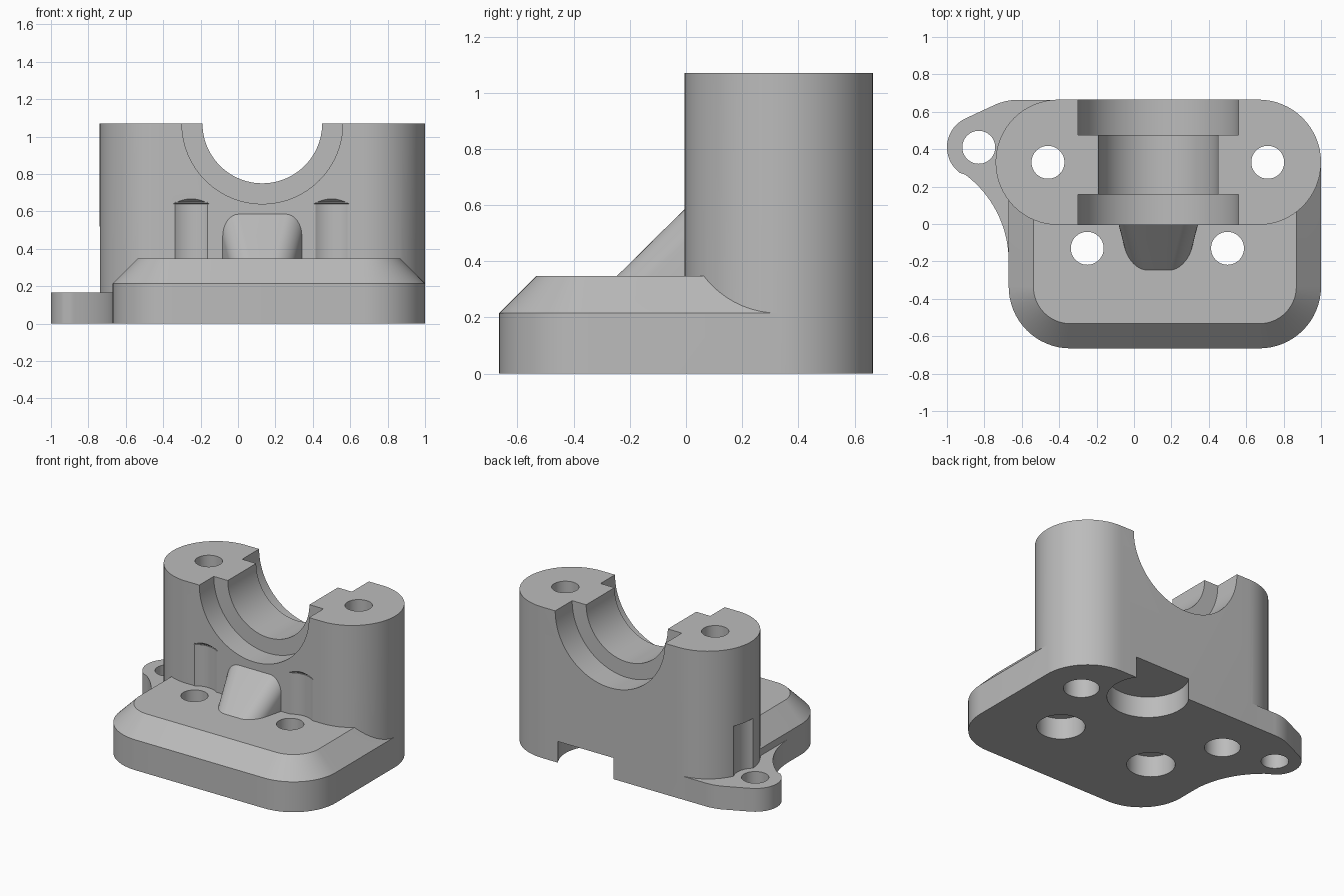
import bpy, bmesh, math
from mathutils import Matrix

cube = bpy.data.objects.get("Cube")
if cube:
    bpy.data.objects.remove(cube)

metal = bpy.data.materials.new("plain grey metal")
metal.use_nodes = True
grey = (0.5, 0.5, 0.5, 1)
metal.diffuse_color = grey
metal.node_tree.nodes["Principled BSDF"].inputs["Base Color"].default_value = grey


def arc(cx, cy, r, a0, a1, n=16):
    """Points on an arc, angles in degrees."""
    angles = [math.radians(a0 + (a1 - a0) * i / n) for i in range(n + 1)]
    return [(cx + r * math.cos(a), cy + r * math.sin(a)) for a in angles]


def finish(name, bm):
    bmesh.ops.recalc_face_normals(bm, faces=bm.faces)
    mesh = bpy.data.meshes.new(name)
    bm.to_mesh(mesh)
    bm.free()
    obj = bpy.data.objects.new(name, mesh)
    obj.data.materials.append(metal)
    bpy.context.collection.objects.link(obj)
    return obj


def loft(name, layers):
    """Solid through stacked outlines, given as (outline, z)."""
    bm = bmesh.new()
    rings = [[bm.verts.new((x, y, z)) for x, y in pts] for pts, z in layers]
    n = len(rings[0])
    for low, high in zip(rings, rings[1:]):
        for i in range(n):
            j = (i + 1) % n
            bm.faces.new((low[i], low[j], high[j], high[i]))
    bm.faces.new(rings[0][::-1])
    bm.faces.new(rings[-1])
    return finish(name, bm)


def rod(name, x, y, z0, z1, r, r_top=None):
    bm = bmesh.new()
    bmesh.ops.create_cone(bm, cap_ends=True, segments=64, radius1=r,
                          radius2=r if r_top is None else r_top, depth=z1 - z0,
                          matrix=Matrix.Translation((x, y, (z0 + z1) / 2)))
    return finish(name, bm)


def combine(body, other, operation):
    mod = body.modifiers.new("combine", "BOOLEAN")
    mod.operation = operation
    mod.solver = "EXACT"
    mod.object = other
    bpy.context.view_layer.objects.active = body
    bpy.ops.object.modifier_apply(modifier=mod.name)
    bpy.data.objects.remove(other)


# Upright saddle block with rounded ends
MID, R, TOP = 0.33, 0.335, 1.07
body = loft("bearing_block", [
    (arc(0.665, MID, R, -90, 90, 32) + arc(-0.405, MID, R, 90, 270, 32), z)
    for z in (0, TOP)])


# Front foot with a chamfered upper edge
def foot_outline(inset):
    r = 0.33 - inset
    return (arc(-0.34, -0.335, r, 180, 270) + arc(0.67, -0.335, r, 270, 360)
            + [(1 - inset, MID), (-0.67 + inset, MID)])


foot = loft("foot", [(foot_outline(0), 0), (foot_outline(0), 0.215),
                     (foot_outline(0.132), 0.347)])
combine(body, foot, "UNION")

# Side ear with a concave sweep into the foot
ear_outline = ([(-0.4, 0.664), (-0.62, 0.664)] + arc(-0.62, 0.364, 0.3, 92, 114, 5)
               + arc(-0.83, 0.41, 0.17, 114, 233, 20)
               + arc(-1.25, -0.2, 0.58, 53, 0, 16) + [(-0.4, -0.2)])
ear = loft("ear", [(ear_outline, 0), (ear_outline, 0.165)])
combine(body, ear, "UNION")

# Sloping front rib, tapered and rounded along its slope
bm = bmesh.new()
sides = []
for s in (-1, 1):
    sides.append([bm.verts.new((0.13 + s * (0.213 + 0.26 * y), y, z))
                  for y, z in ((0.03, 0.2), (-0.395, 0.2), (0.03, 0.62))])
left, right = sides
bm.faces.new(left)
bm.faces.new(right[::-1])
for i in range(3):
    j = (i + 1) % 3
    bm.faces.new((left[i], left[j], right[j], right[i]))
bm.edges.ensure_lookup_table()
slope = [bm.edges.get((side[1], side[2])) for side in sides]
bmesh.ops.bevel(bm, geom=slope, offset=0.085, segments=8, profile=0.5,
                affect="EDGES", clamp_overlap=True)
combine(body, finish("rib", bm), "UNION")

# Stepped half bore across the top
for y0, y1, r in ((-0.2, 0.9, 0.32), (-0.2, 0.157, 0.43), (0.475, 0.9, 0.43)):
    bm = bmesh.new()
    place = Matrix.Translation((0.13, (y0 + y1) / 2, TOP)) @ Matrix.Rotation(math.pi / 2, 4, "X")
    bmesh.ops.create_cone(bm, cap_ends=True, segments=96, radius1=r, radius2=r,
                          depth=y1 - y0, matrix=place)
    combine(body, finish("bore_cutter", bm), "DIFFERENCE")

# Bolt holes, widened from below
for x in (-0.46, 0.715):
    combine(body, rod("hole_cutter", x, MID, -0.1, 1.2, 0.088), "DIFFERENCE")
    combine(body, rod("hole_cutter", x, MID, -0.1, 0.2, 0.115), "DIFFERENCE")
for x in (-0.25, 0.5):
    combine(body, rod("hole_cutter", x, -0.13, -0.1, 0.45, 0.088), "DIFFERENCE")
    combine(body, rod("hole_cutter", x, -0.13, -0.1, 0.15, 0.155), "DIFFERENCE")
    # Tool clearance cut into the front wall, with a conical end
    clearance = rod("clearance_cutter", x, -0.13, 0.347, 0.65, 0.152)
    combine(body, clearance, "DIFFERENCE")
    combine(body, rod("clearance_cutter", x, -0.13, 0.64, 0.72, 0.158, 0.06), "DIFFERENCE")
combine(body, rod("hole_cutter", -0.83, 0.41, -0.1, 0.3, 0.088), "DIFFERENCE")
combine(body, rod("clearance_cutter", -0.83, 0.41, 0.165, 0.52, 0.14), "DIFFERENCE")

# Round relief under the back edge
combine(body, rod("relief_cutter", 0.32, 0.52, -0.1, 0.15, 0.262), "DIFFERENCE")

# Smooth curved walls, keep machined edges crisp
bpy.ops.object.select_all(action="DESELECT")
body.select_set(True)
bpy.context.view_layer.objects.active = body
bpy.ops.object.shade_smooth_by_angle(angle=math.radians(25))
